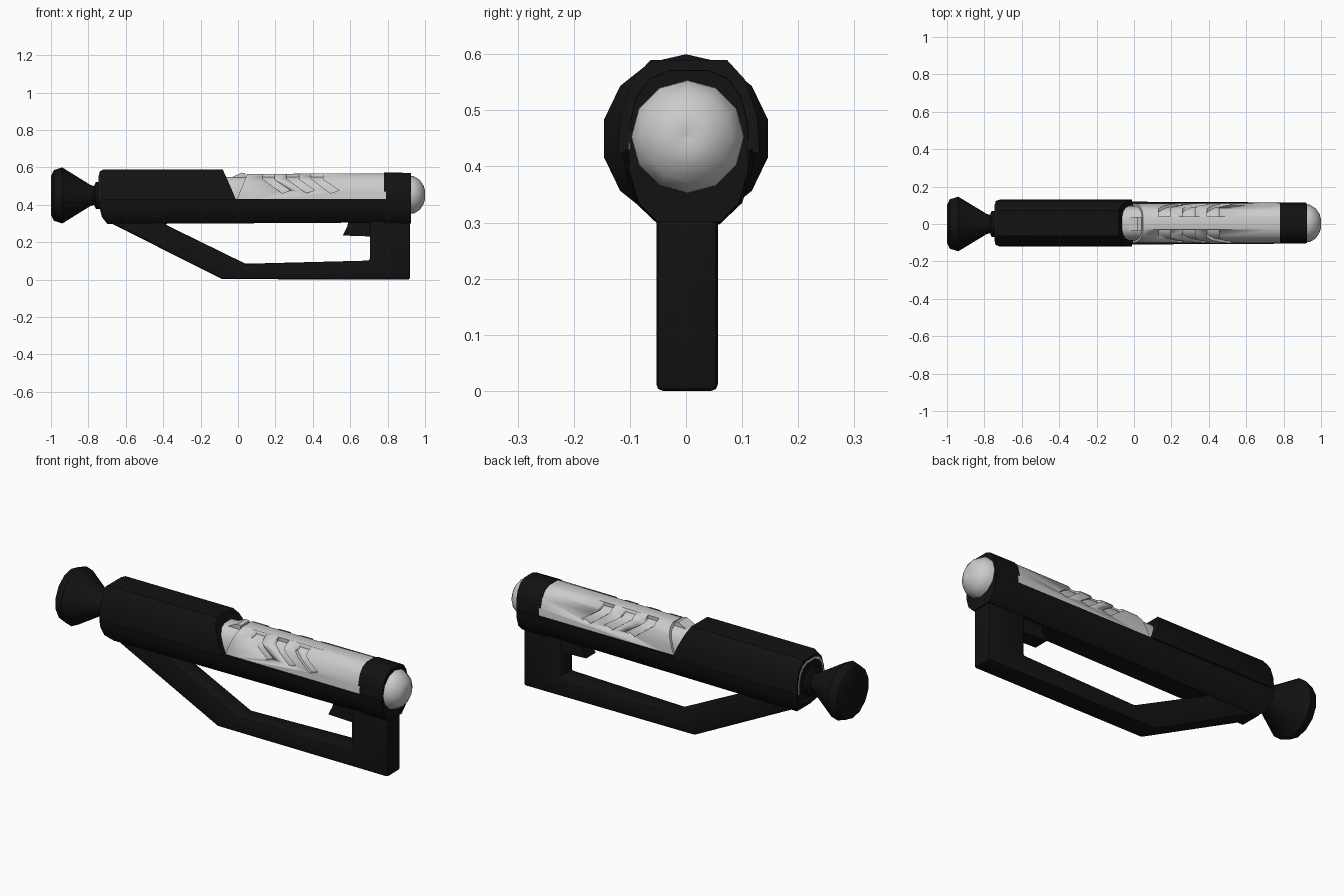
import bpy, bmesh, math

if "Cube" in bpy.data.objects:
    bpy.data.objects.remove(bpy.data.objects["Cube"])

black = bpy.data.materials.new("black_plastic")
black.diffuse_color = (0.006, 0.006, 0.006, 1)
black.use_nodes = True
black.node_tree.nodes["Principled BSDF"].inputs["Base Color"].default_value = black.diffuse_color
YC, ZC = 0.005, 0.45


def finish(bm, name, mat=None, bevel=0, angle=35):
    bmesh.ops.recalc_face_normals(bm, faces=bm.faces)
    me = bpy.data.meshes.new(name)
    bm.to_mesh(me)
    bm.free()
    ob = bpy.data.objects.new(name, me)
    bpy.context.collection.objects.link(ob)
    if mat:
        me.materials.append(mat)
    bpy.ops.object.select_all(action='DESELECT')
    bpy.context.view_layer.objects.active = ob
    ob.select_set(True)
    if bevel:
        m = ob.modifiers.new("bevel", 'BEVEL')
        m.width, m.segments, m.limit_method = bevel, 2, 'ANGLE'
        bpy.ops.object.modifier_apply(modifier=m.name)
    bpy.ops.object.shade_smooth_by_angle(angle=math.radians(angle))
    return ob


def bridge(bm, rings):
    for a, b in zip(rings, rings[1:]):
        for i in range(len(a)):
            j = (i + 1) % len(a)
            bm.faces.new((a[i], a[j], b[j], b[i]))
    bm.faces.new(rings[0][::-1])
    bm.faces.new(rings[-1])


def lathe(name, profile, sides, mat=None, zc=ZC, yc=0.0):
    """Revolve (x, radius) points about the long axis."""
    bm = bmesh.new()
    rings = [[bm.verts.new((x, yc + r * math.sin(2 * math.pi * i / sides),
                            zc + r * math.cos(2 * math.pi * i / sides)))
              for i in range(sides)] for x, r in profile]
    bridge(bm, rings)
    return finish(bm, name, mat)


def loft(name, half, stations, mat=None, bevel=0):
    """Sweep a mirrored (y, z) half-section; stations are (x function of z, scale)."""
    section = half + [(-y, z) for y, z in reversed(half)]
    bm = bmesh.new()
    rings = [[bm.verts.new((fx(z), YC + y * s, 0.43 + (z - 0.43) * s))
              for y, z in section] for fx, s in stations]
    bridge(bm, rings)
    return finish(bm, name, mat, bevel)


def add_prism(bm, outline, y0, y1):
    bridge(bm, [[bm.verts.new((x, y, z)) for x, z in outline] for y in (y0, y1)])


def plate(name, outline, half_width, mat=None, bevel=0):
    bm = bmesh.new()
    add_prism(bm, outline, 0.002 - half_width, 0.002 + half_width)
    return finish(bm, name, mat, bevel)


def at(x):
    return lambda z: x


# Flared muzzle and rounded tail
lathe("muzzle_flare", [(-1, 0.105), (-0.985, 0.135), (-0.94, 0.15), (-0.79, 0.057),
                       (-0.77, 0.05), (-0.76, 0.072), (-0.70, 0.072)], 14, black)
lathe("tail_dome", [(0.88, 0.102), (0.94, 0.1), (0.972, 0.08), (0.992, 0.05),
                    (1.0, 0.025), (0.996, 0.005)], 12, zc=0.453, yc=0.003)

# Lower receiver, with its nose raked back
lower = [(0.055, 0.297), (0.095, 0.335), (0.112, 0.385), (0.118, 0.43)]
loft("lower_frame", lower, [(lambda z: -0.74 + max(0, 0.35 - z) * 0.8, 1),
                            (at(0.92), 0.93)], black)

# Front sleeve with slanted rear edge
sleeve = [(0.126, 0.425), (0.122, 0.49), (0.1, 0.555), (0.068, 0.59)]
loft("front_sleeve", sleeve, [(at(-0.74), 0.93), (at(-0.715), 1),
                              (lambda z: -0.01 - max(0, z - 0.43) * 0.45, 1)], black)

# Slide, its inner core and the light liner at the sleeve mouth
slide = [(0.108, 0.415), (0.106, 0.47), (0.094, 0.52), (0.07, 0.553), (0.035, 0.568)]
shell = loft("slide", slide, [(lambda z: -0.01 + max(0, z - 0.42) * 0.4, 0.98),
                              (at(0.79), 1)])
loft("slide_core", slide, [(at(-0.2), 0.87), (at(0.79), 0.87)])
loft("sleeve_liner", slide, [(at(-0.743), 1), (at(-0.70), 1)])
loft("sleeve_mouth", slide, [(at(-0.746), 0.92), (at(-0.70), 0.92)], black)

# Chevron vents cut in both sides of the slide
bm = bmesh.new()
for i in range(3):
    dx = 0.13 * i
    outline = [(0.13 + dx, 0.62), (0.195 + dx, 0.62), (0.195 + dx, 0.535),
               (0.28 + dx, 0.478), (0.235 + dx, 0.462), (0.13 + dx, 0.54)]
    for side in (1, -1):
        add_prism(bm, outline, YC + side * 0.036, YC + side * 0.2)
cutter = finish(bm, "vent_cutter")
cutter.hide_render = True
cutter.hide_set(True)
cut = shell.modifiers.new("vents", 'BOOLEAN')
cut.object, cut.operation, cut.solver = cutter, 'DIFFERENCE', 'EXACT'
bpy.context.view_layer.objects.active = shell
bpy.ops.object.modifier_apply(modifier=cut.name)
bpy.data.objects.remove(cutter)

# Rear band around the slide
band = [(0.055, 0.3), (0.09, 0.335), (0.106, 0.39)] + \
       [(y, z + 0.004) for y, z in slide[1:]]
loft("rear_band", band, [(at(0.78), 1), (at(0.925), 0.995)], black)

# Raised wedge sight
plate("sight_wedge", [(-0.07, 0.53), (0.02, 0.572), (0.04, 0.568), (0.04, 0.5),
                      (-0.05, 0.48)], 0.036)

# Hand guard and grip in one bent bar, and the trigger
plate("grip_guard", [(-0.735, 0.345), (-0.70, 0.312), (-0.085, 0.003), (0.92, 0.0),
                     (0.92, 0.40), (0.705, 0.40), (0.705, 0.102), (0.04, 0.085),
                     (-0.385, 0.293), (-0.42, 0.35)], 0.055, black, 0.012)
plate("trigger", [(0.74, 0.32), (0.59, 0.32), (0.585, 0.285), (0.56, 0.236),
                  (0.74, 0.23)], 0.04, black)
